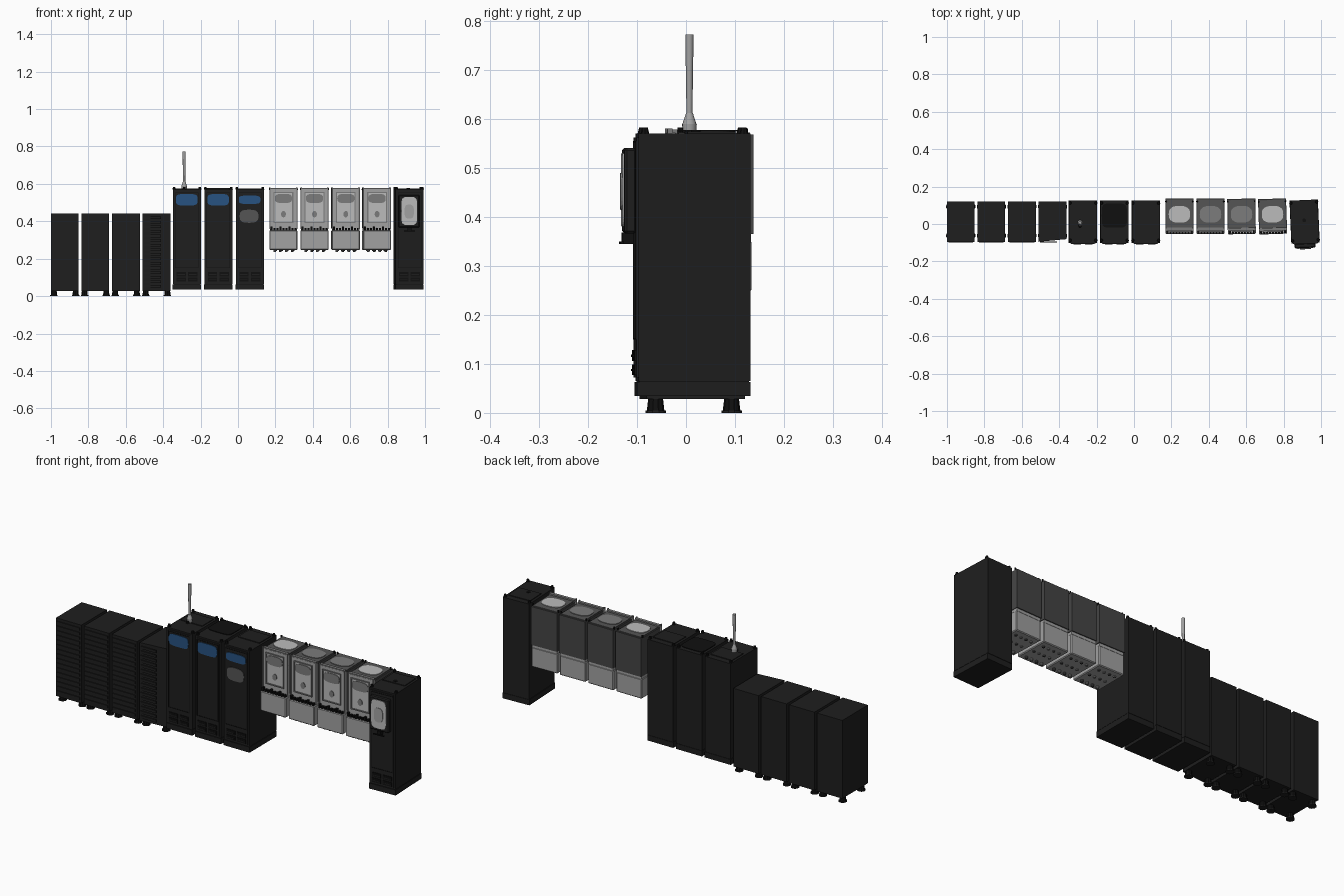
import bpy, bmesh, math
from mathutils import Matrix, Vector

if "Cube" in bpy.data.objects:
    bpy.data.objects.remove(bpy.data.objects["Cube"], do_unlink=True)


def material(name, r, g, b):
    m = bpy.data.materials.new(name)
    m.use_nodes = True
    m.diffuse_color = (r, g, b, 1)
    bsdf = m.node_tree.nodes["Principled BSDF"]
    bsdf.inputs["Base Color"].default_value = (r, g, b, 1)
    bsdf.inputs["Roughness"].default_value = 0.6
    return m


BLACK = material("cabinet black", .013, .013, .013)
TRIM = material("trim black", .005, .005, .005)
BLUE = material("display blue", .02, .085, .22)
LIGHT = material("housing light grey", .36, .36, .36)
PALE = material("pale panel", .5, .5, .5)
MID = material("panel mid grey", .2, .2, .2)
DARK = material("casing dark grey", .06, .06, .06)
SMOKE = material("smoked glass", .09, .09, .09)


def finish(name, bm, mat, smooth=False):
    bmesh.ops.recalc_face_normals(bm, faces=bm.faces)
    me = bpy.data.meshes.new(name)
    bm.to_mesh(me)
    bm.free()
    me.materials.append(mat)
    ob = bpy.data.objects.new(name, me)
    bpy.context.collection.objects.link(ob)
    if smooth:
        bpy.context.view_layer.objects.active = ob
        ob.select_set(True)
        bpy.ops.object.shade_smooth_by_angle()
        ob.select_set(False)
    return ob


def box(name, x0, x1, y0, y1, z0, z1, mat, bevel=0):
    bm = bmesh.new()
    bmesh.ops.create_cube(bm, size=1)
    bmesh.ops.scale(bm, vec=(x1 - x0, y1 - y0, z1 - z0), verts=bm.verts)
    bmesh.ops.translate(bm, vec=((x0 + x1) / 2, (y0 + y1) / 2, (z0 + z1) / 2), verts=bm.verts)
    if bevel:
        bmesh.ops.bevel(bm, geom=bm.edges[:], offset=bevel, segments=1, affect='EDGES')
    return finish(name, bm, mat)


def cylinder(name, x, y, z0, z1, r0, r1, mat, sides=12):
    bm = bmesh.new()
    bmesh.ops.create_cone(bm, cap_ends=True, segments=sides, radius1=r0, radius2=r1, depth=z1 - z0)
    bmesh.ops.translate(bm, vec=(x, y, (z0 + z1) / 2), verts=bm.verts)
    return finish(name, bm, mat, True)


def rounded_plate(name, centre, w, h, mat, up=False, power=2, thick=.003):
    """Thin superellipse plate, facing the front or upward."""
    bm = bmesh.new()
    ring = []
    for i in range(32):
        a = math.tau * i / 32
        c, s = math.cos(a), math.sin(a)
        u = math.copysign(abs(c) ** (2 / power), c) * w / 2
        v = math.copysign(abs(s) ** (2 / power), s) * h / 2
        offset = Vector((u, v, 0)) if up else Vector((u, 0, v))
        ring.append(bm.verts.new(Vector(centre) + offset))
    face = bm.faces.new(ring)
    out = bmesh.ops.extrude_face_region(bm, geom=[face])
    verts = [g for g in out["geom"] if isinstance(g, bmesh.types.BMVert)]
    bmesh.ops.translate(bm, vec=(0, 0, thick) if up else (0, -thick, 0), verts=verts)
    return finish(name, bm, mat)


def frame(name, x0, x1, z0, z1, y, t, mat, depth=.004):
    """Four bars around a rectangle on the front."""
    return [box(name, x0, x1, y - depth, y, z0, z0 + t, mat),
            box(name, x0, x1, y - depth, y, z1 - t, z1, mat),
            box(name, x0, x0 + t, y - depth, y, z0 + t, z1 - t, mat),
            box(name, x1 - t, x1, y - depth, y, z0 + t, z1 - t, mat)]


# Short ribbed cabinets on feet
def short_cabinet(x0, x1, clipped):
    body = box("short_cabinet", x0, x1, -.095, .12, .028, .442, BLACK)
    if clipped:
        for v in body.data.vertices:
            if v.co.x > x1 - .01 and v.co.y < 0:
                v.co.y += .014
    for i in range(16):
        z = .045 + i * .0245
        box("front_rib", x0 + .008, x1 - (.05 if clipped else .008), -.099, -.094, z, z + .014, BLACK)
    for x in (x0 + .016, x1 - .016):
        for y in (-.062, .093):
            cylinder("foot", x, y, .004, .03, .018, .015, TRIM, 10)
            cylinder("foot_pad", x, y, 0, .005, .021, .021, BLACK, 10)


# Tall cabinet with lugs, door and vents
def tall_cabinet(x0, x1, y0, y1):
    parts = [box("tall_cabinet", x0, x1, y0, y1, .065, .57, BLACK),
             box("plinth", x0 - .001, x1 + .001, y0 - .002, y1, .034, .063, BLACK),
             box("plinth_joint", x0 + .002, x1 - .002, y0 + .002, y1 - .002, .063, .065, TRIM),
             box("door", x0 + .009, x1 - .009, y0 - .004, y0, .072, .562, BLACK),
             box("roof_panel", x0 + .012, x1 - .012, y0 + .1, y1 - .03, .57, .574, BLACK)]
    for x in (x0 + .006, x1 - .006):
        for y in (y0 + .013, y1 - .013):
            parts.append(cylinder("lifting_lug", x, y, .569, .582, .009, .006, TRIM, 8))
    mid = (x0 + x1) / 2
    parts += frame("door_frame", x0 + .012, x1 - .012, .15, .555, y0 - .003, .003, TRIM, .003)
    for side in (-1, 1):
        c = mid + side * .031
        for z in (.077, .106):
            parts.append(box("vent", c - .025, c + .025, y0 - .008, y0 - .003, z, z + .022, TRIM))
            parts.append(box("vent_slat", c - .02, c + .02, y0 - .01, y0 - .007, z + .008, z + .013, BLACK))
    return parts


# Wall units with a glazed upper panel and a light lower case
def wall_unit(x0, x1, turn, pale_top):
    mid = (x0 + x1) / 2
    parts = [box("upper_casing", x0, x1, -.025, .135, .365, .568, DARK),
             box("lower_casing", x0, x1, -.054, .131, .247, .352, LIGHT, .004),
             box("casing_joint", x0 + .003, x1 - .003, -.035, .13, .35, .366, LIGHT),
             box("front_panel", x0, x1, -.037, -.024, .36, .572, LIGHT),
             box("window", x0 + .026, x1 - .026, -.039, -.036, .395, .553, PALE),
             box("top_hood", x0 + .004, x1 - .004, -.036, -.02, .57, .578, MID),
             box("top_cover", x0 + .006, x1 - .006, -.018, .128, .568, .572, SMOKE)]
    parts += frame("window_frame", x0 + .022, x1 - .022, .391, .557, -.037, .006, MID, .006)
    parts.append(rounded_plate("window_shade", (mid, -.039, .522), .092, .05, MID, power=3))
    parts.append(rounded_plate("window_spot", (mid, -.039, .438), .026, .034, MID))
    parts.append(rounded_plate("roof_patch", (mid, .052, .572), .115, .09,
                               PALE if pale_top else MID, up=True, power=2.6))
    for x in (x0 + .003, x1 - .003):
        parts.append(box("edge_strip", x - .003, x + .003, -.04, -.03, .36, .58, MID))
        parts.append(cylinder("top_screw", x, .12, .567, .58, .005, .004, TRIM, 8))
    for i in range(9):
        x = x0 + .011 + i * .016
        tall = .012 if i % 3 else .02
        parts.append(box("control", x - .005, x + .005, -.051, -.036, .35, .352 + tall, TRIM))
    for row, y in enumerate((-.025, .035, .095)):
        for i in range(4):
            x = x0 + .028 + i * .031 + row % 2 * .006
            parts.append(cylinder("bottom_socket", x, y, .235 if row == 0 else .242, .248, .007, .007,
                                  DARK if i % 2 else MID, 10))
    turn_parts(parts, mid, .04, turn)


def turn_parts(parts, x, y, degrees):
    pivot = Matrix.Translation((x, y, 0))
    spin = pivot @ Matrix.Rotation(math.radians(degrees), 4, 'Z') @ pivot.inverted()
    for p in parts:
        p.data.transform(spin)


for i in range(4):
    left = -1 + i * .1635
    short_cabinet(left, left + .148, i == 3)

for i in range(3):
    left = -.348 + i * .168
    tall_cabinet(left, left + .15, -.1, .125)
    height = .045 if i == 2 else .062
    rounded_plate("blue_display", (left + .074, -.104, .515), .115, height, BLUE, power=4)
rounded_plate("grey_display", (.059, -.104, .427), .1, .07, SMOKE, power=3)
rounded_plate("roof_hatch", (-.105, .045, .574), .135, .13, TRIM, up=True, power=5)

# Antenna on the first tall cabinet
cylinder("antenna_base", -.288, .007, .573, .59, .014, .015, LIGHT, 16)
cylinder("antenna_cone", -.288, .007, .59, .612, .014, .007, LIGHT, 16)
cylinder("antenna_rod", -.288, .007, .61, .772, .006, .0085, LIGHT, 16)
cylinder("roof_knob", -.288, -.01, .572, .582, .009, .007, TRIM, 10)

for i, angle in enumerate((0, 0, 1, 2)):
    left = .168 + i * .166
    wall_unit(left, left + .15, angle, i in (0, 3))

# End cabinet, turned slightly, with a screen unit on its door
end = tall_cabinet(.837, .987, -.1, .128)
end += [box("screen_unit", .853, .965, -.128, -.103, .366, .541, BLACK, .005),
        box("screen_hook", .88, .94, -.135, -.128, .345, .35, TRIM),
        box("screen_bracket", .9, .92, -.131, -.108, .345, .368, TRIM),
        rounded_plate("screen", (.909, -.128, .455), .085, .15, PALE, power=5),
        rounded_plate("screen_shade", (.909, -.131, .452), .05, .075, LIGHT, power=3),
        rounded_plate("roof_cap", (.91, .02, .574), .02, .02, TRIM, up=True)]
turn_parts(end, .912, .015, 2.5)
